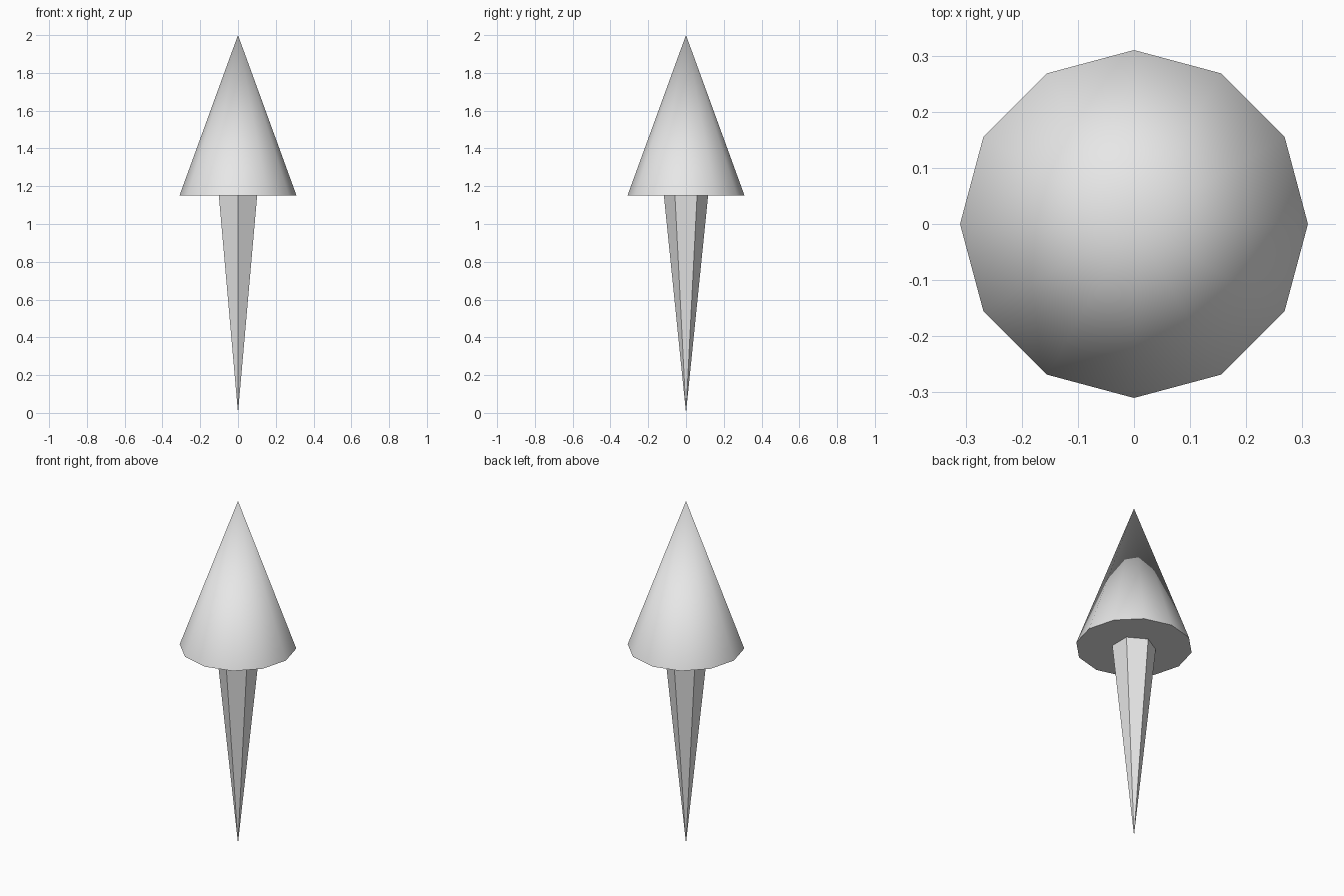
import bpy
import math

cube = bpy.data.objects.get("Cube")
if cube:
    bpy.data.objects.remove(cube, do_unlink=True)

# Single light grey material
grey = bpy.data.materials.new("light_grey")
grey.use_nodes = True
colour = (0.8, 0.8, 0.8, 1.0)
grey.diffuse_color = colour
grey.node_tree.nodes["Principled BSDF"].inputs["Base Color"].default_value = colour

JOINT_Z = 1.15
TOP_Z = 2.0


def add_cone(name, sides, bottom_radius, top_radius, bottom_z, top_z):
    """Add a closed, upright cone between two heights."""
    bpy.ops.mesh.primitive_cone_add(
        vertices=sides, radius1=bottom_radius, radius2=top_radius,
        depth=top_z - bottom_z, location=(0, 0, (bottom_z + top_z) / 2))
    obj = bpy.context.object
    obj.name = name
    obj.data.materials.append(grey)
    return obj


# Smooth twelve-sided head with a sharp, flat underside
head = add_cone("cone_head", 12, 0.31, 0, JOINT_Z, TOP_Z)
bpy.ops.object.shade_smooth_by_angle(angle=math.radians(40))

# Flat-faced six-sided spike tapering to a point at the ground
spike = add_cone("tapered_spike", 6, 0, 0.117, 0, JOINT_Z)
bpy.ops.object.shade_flat()
